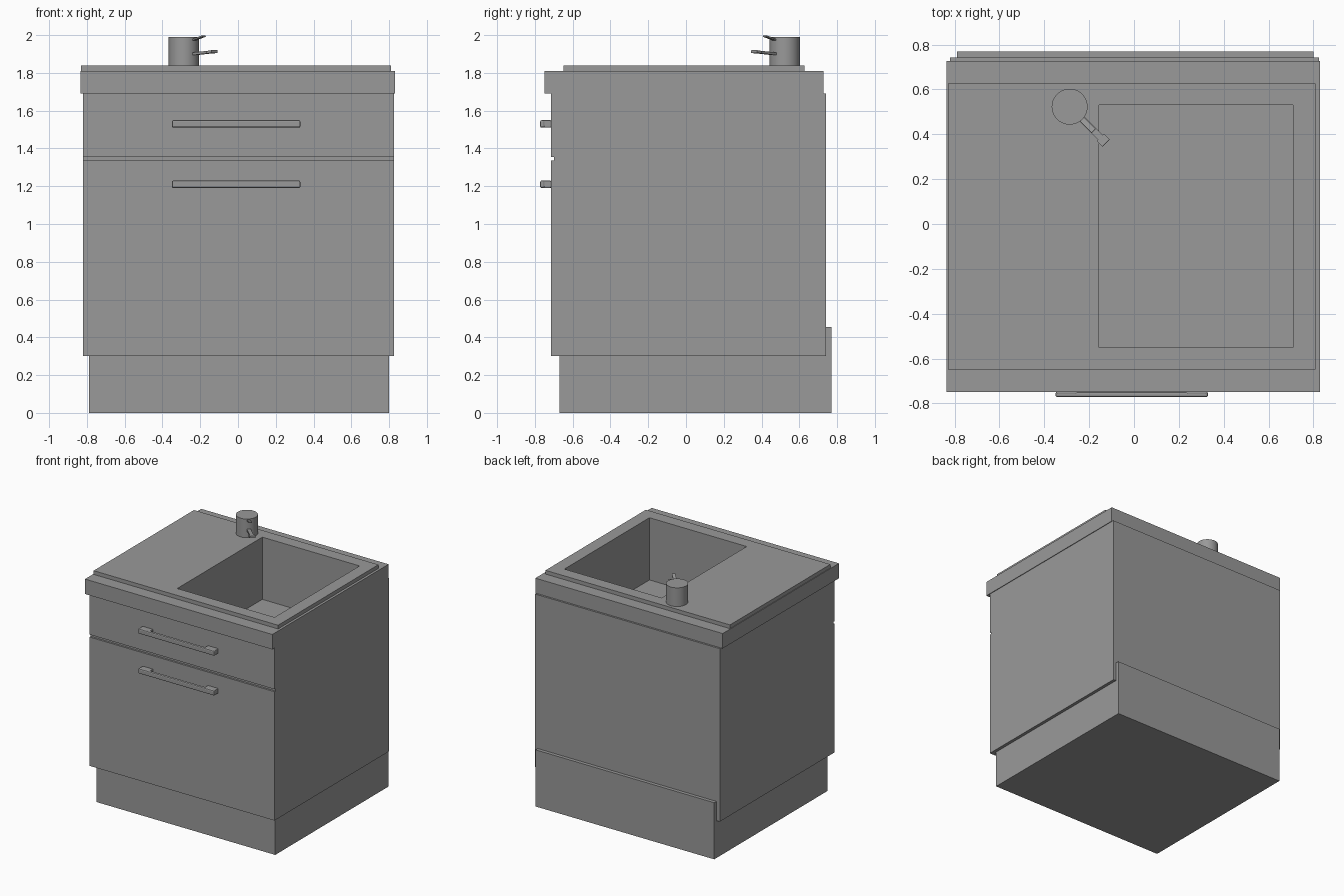
import bpy
import math
from mathutils import Vector

cube = bpy.data.objects.get("Cube")
if cube:
    bpy.data.objects.remove(cube, do_unlink=True)

grey = bpy.data.materials.new("plain_grey")
grey.use_nodes = True
COLOUR = (0.32, 0.32, 0.32, 1)
grey.diffuse_color = COLOUR
for node in grey.node_tree.nodes:
    if node.type == "BSDF_PRINCIPLED":
        node.inputs["Base Color"].default_value = COLOUR


def box(name, x, y, z, bevel=0.0):
    """Box from (min, max) extents on each axis."""
    bpy.ops.mesh.primitive_cube_add(size=1)
    ob = bpy.context.object
    ob.name = name
    ob.location = [(a + b) / 2 for a, b in (x, y, z)]
    ob.scale = [b - a for a, b in (x, y, z)]
    bpy.ops.object.transform_apply(location=False, rotation=False, scale=True)
    ob.data.materials.append(grey)
    if bevel:
        mod = ob.modifiers.new("rounding", "BEVEL")
        mod.width = bevel
        mod.segments = 2
        bpy.ops.object.modifier_apply(modifier=mod.name)
    return ob


def arm(name, start, end, width, thickness):
    """Flat bar running from start to end."""
    start, end = Vector(start), Vector(end)
    length = (end - start).length
    ob = box(name, (0, length), (-width / 2, width / 2),
             (-thickness / 2, thickness / 2))
    d = end - start
    ob.location = (start + end) / 2
    ob.rotation_euler = (0, -math.asin(d.z / length), math.atan2(d.y, d.x))
    return ob


# Plinth with the raised strip at its back
box("plinth", (-0.79, 0.80), (-0.67, 0.77), (0, 0.30))
box("plinth_back_strip", (-0.79, 0.80), (0.74, 0.77), (0.30, 0.455))

# Cabinet body and its two front panels
body = box("cabinet_body", (-0.82, 0.825), (-0.70, 0.742), (0.30, 1.69))
box("door_front", (-0.82, 0.825), (-0.715, -0.70), (0.30, 1.335))
box("drawer_front", (-0.82, 0.825), (-0.715, -0.70), (1.355, 1.69))

# Worktop and the raised sink top
worktop = box("worktop", (-0.835, 0.83), (-0.75, 0.727), (1.69, 1.81))
sink_top = box("sink_top", (-0.83, 0.81), (-0.648, 0.627), (1.81, 1.84))

# Basin cut through the tops into the body
cutter = box("basin_cutter", (-0.155, 0.71), (-0.55, 0.53), (1.34, 2.1))
cutter.hide_render = True
for ob in (body, worktop, sink_top):
    mod = ob.modifiers.new("basin", "BOOLEAN")
    mod.operation = "DIFFERENCE"
    mod.solver = "EXACT"
    mod.object = cutter
    bpy.context.view_layer.objects.active = ob
    bpy.ops.object.modifier_apply(modifier=mod.name)
bpy.data.objects.remove(cutter, do_unlink=True)

# Handles: a thin bar on two wide feet
for name, z in (("drawer_handle", 1.53), ("door_handle", 1.21)):
    height = (z - 0.02, z + 0.02)
    box(name + "_bar", (-0.35, 0.33), (-0.772, -0.748), height, 0.008)
    for side, x in (("right", -0.35), ("left", 0.23)):
        box(name + "_foot_" + side, (x + 0.003, x + 0.097), (-0.76, -0.714),
            height, 0.006)

# Tap: round body, spout with outlet, and a short lever
bpy.ops.mesh.primitive_cylinder_add(vertices=40, radius=0.08, depth=0.15,
                                    location=(-0.287, 0.523, 1.915))
tap = bpy.context.object
tap.name = "tap_body"
tap.data.materials.append(grey)
bpy.ops.object.shade_smooth_by_angle(angle=math.radians(40))
arm("tap_spout", (-0.24, 0.476, 1.90), (-0.13, 0.366, 1.912), 0.03, 0.014)
arm("tap_outlet", (-0.15, 0.386, 1.909), (-0.125, 0.361, 1.913), 0.045, 0.014)
arm("tap_lever", (-0.24, 0.476, 1.973), (-0.18, 0.416, 1.995), 0.025, 0.008)
